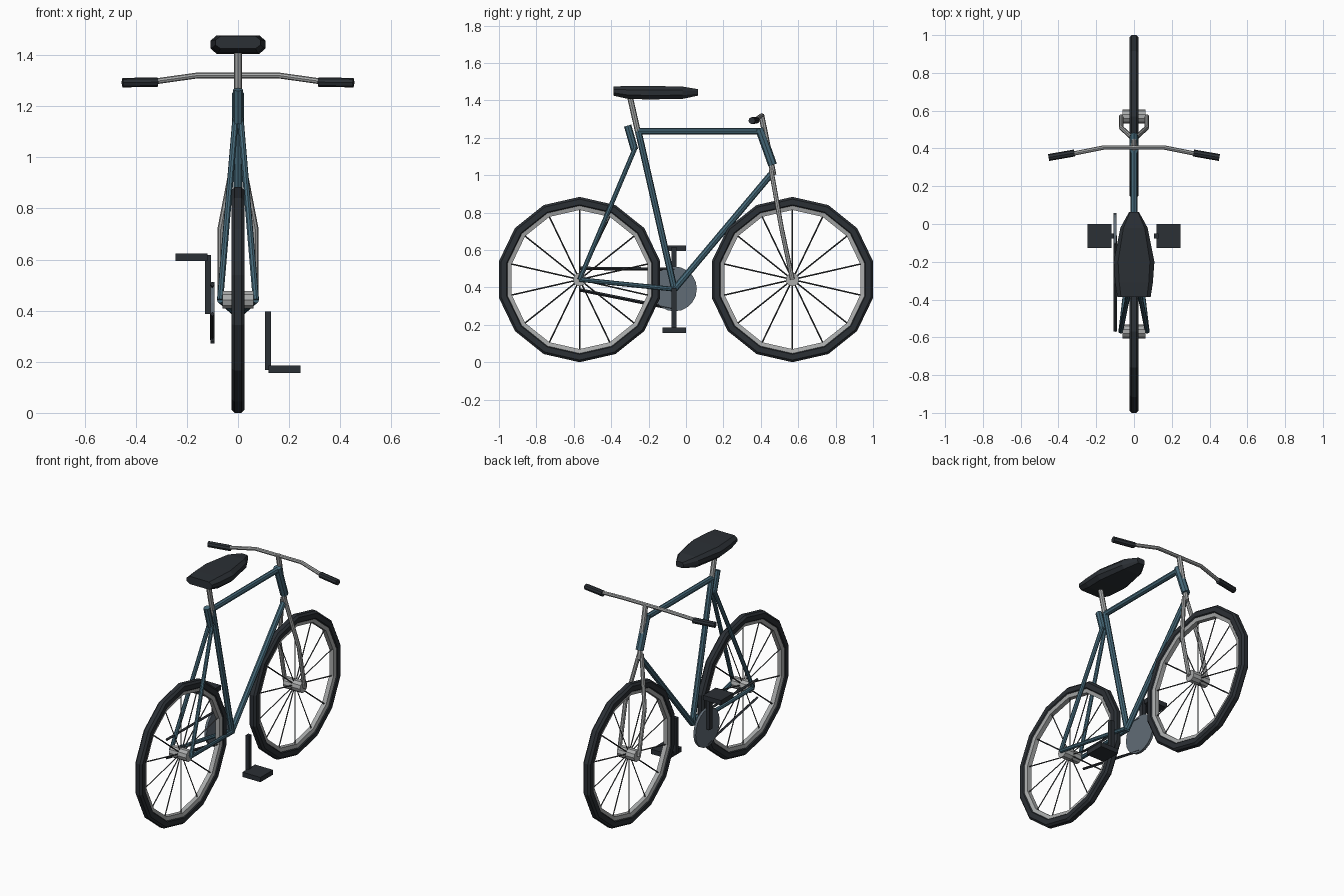
import bpy, bmesh
from math import sin, cos, pi

if "Cube" in bpy.data.objects:
    bpy.data.objects.remove(bpy.data.objects["Cube"])


def material(name, rgb):
    m = bpy.data.materials.new(name)
    m.diffuse_color = (*rgb, 1)
    m.use_nodes = True
    m.node_tree.nodes["Principled BSDF"].inputs["Base Color"].default_value = m.diffuse_color
    return m


BLUE = material("frame_blue", (0.06, 0.14, 0.19))
DARK = material("rubber_dark", (0.024, 0.029, 0.035))
SILVER = material("silver", (0.40, 0.41, 0.41))
STEEL = material("steel", (0.12, 0.15, 0.18))
SPOKE = material("spoke_grey", (0.06, 0.065, 0.07))


def tubes(name, paths, radius, mat, res=2):
    """Straight or bent round bars through the given points."""
    cu = bpy.data.curves.new(name, "CURVE")
    cu.dimensions = "3D"
    cu.bevel_depth, cu.bevel_resolution, cu.use_fill_caps = radius, res, True
    for pts in paths:
        s = cu.splines.new("POLY")
        s.points.add(len(pts) - 1)
        for p, co in zip(s.points, pts):
            p.co = (*co, 1)
        s.use_smooth = False
    cu.materials.append(mat)
    ob = bpy.data.objects.new(name, cu)
    bpy.context.collection.objects.link(ob)
    bpy.ops.object.select_all(action="DESELECT")
    ob.select_set(True)
    bpy.context.view_layer.objects.active = ob
    bpy.ops.object.convert(target="MESH")


def skin(name, rings, closed, mat):
    """Faces between rings of points, looped or capped."""
    bm = bmesh.new()
    vs = [[bm.verts.new(p) for p in r] for r in rings]
    n, m = len(vs), len(vs[0])
    for i in range(n if closed else n - 1):
        a, b = vs[i], vs[(i + 1) % n]
        for j in range(m):
            k = (j + 1) % m
            bm.faces.new((a[j], a[k], b[k], b[j]))
    if not closed:
        bm.faces.new(vs[0])
        bm.faces.new(vs[-1])
    bmesh.ops.recalc_face_normals(bm, faces=bm.faces)
    me = bpy.data.meshes.new(name)
    bm.to_mesh(me)
    bm.free()
    me.materials.append(mat)
    bpy.context.collection.objects.link(bpy.data.objects.new(name, me))


def disc(name, loc, radius, depth, sides, mat):
    bpy.ops.mesh.primitive_cylinder_add(vertices=sides, radius=radius, depth=depth,
                                        location=loc, rotation=(0, pi / 2, 0))
    bpy.context.object.name = name
    bpy.context.object.data.materials.append(mat)


def box(name, loc, size, mat):
    bpy.ops.mesh.primitive_cube_add(size=1, location=loc)
    ob = bpy.context.object
    ob.name, ob.scale = name, size
    ob.data.materials.append(mat)


# wheels: 14-sided tyre and rim, hub, 14 spokes
AXLE_Z, AXLE_Y, N = 0.442, 0.569, 14
TYRE = [(.442, .013), (.442, -.013), (.43, -.025), (.4, -.025),
        (.391, -.015), (.391, .015), (.4, .025), (.43, .025)]
RIM = [(.398, .02), (.398, -.02), (.372, -.014), (.372, .014)]
angles = [pi / 2 + 2 * pi * i / N for i in range(N)]
for label, y in (("front", AXLE_Y), ("rear", -AXLE_Y)):
    for part, prof, mat in (("tyre", TYRE, DARK), ("rim", RIM, SILVER)):
        skin(f"{label}_{part}", [[(x, y + r * cos(a), AXLE_Z + r * sin(a)) for r, x in prof]
                                 for a in angles], True, mat)
    disc(f"{label}_hub", (0, y, AXLE_Z), 0.036, 0.12, 10, SILVER)
    tubes(f"{label}_spokes", [[(0, y + r * cos(a), AXLE_Z + r * sin(a)) for r in (.03, .38)]
                              for a in angles], 0.004, SPOKE, 0)

# frame
bb = (0, -0.062, 0.39)
seat_top = (0, -0.255, 1.235)
tubes("main_frame", [[seat_top, (0, 0.395, 1.235)], [seat_top, bb],
                     [bb, (0, 0.455, 1.005)]], 0.0175, BLUE)
tubes("head_tube", [[(0, 0.393, 1.25), (0, 0.463, 1.055)]], 0.024, BLUE)
tubes("seat_collar", [[(0, -0.312, 1.265), (0, -0.275, 1.135)]], 0.02, BLUE)
tubes("rear_stays", [[(s * x, y, z), (s * 0.07, -AXLE_Y, AXLE_Z)] for s in (-1, 1)
                     for x, y, z in ((.01, -.27, 1.15), (.01, -.062, .39))], 0.0125, BLUE)

# fork, stem and handlebar
tubes("fork", [[(s * 0.008, 0.455, 1.03), (s * 0.068, 0.51, 0.72), (s * 0.068, AXLE_Y, AXLE_Z)]
               for s in (-1, 1)], 0.0125, SILVER)
tubes("stem", [[(0, 0.468, 1.0), (0, 0.402, 1.325)]], 0.0155, SILVER)
half = [(.16, .405, 1.32), (.31, .375, 1.299), (.44, .352, 1.293)]
tubes("handlebar", [[(-x, y, z) for x, y, z in reversed(half)] + half], 0.0115, SILVER)
tubes("grips", [[(s * 0.315, 0.376, 1.294), (s * 0.452, 0.352, 1.292)] for s in (-1, 1)],
      0.0185, DARK)

# seat post and lofted saddle
tubes("seat_post", [[(0, -0.25, 1.2), (0, -0.302, 1.43)]], 0.0155, SILVER)
rings = []
for y, w, z0, z1 in ((-.387, .088, 1.425, 1.474), (-.31, .1, 1.408, 1.477), (-.2, .108, 1.405, 1.477),
                     (-.02, .072, 1.408, 1.474), (.064, .026, 1.425, 1.46)):
    c, t = w * 0.78, (z1 - z0) * 0.3
    right = [(c, z0), (w, z0 + t), (w, z1 - t), (c, z1)]
    rings.append([(x, y, z) for x, z in right] + [(-x, y, z) for x, z in reversed(right)])
skin("saddle", rings, False, DARK)

# chainring, chain runs, cranks and pedals
disc("chainring", (-0.1, -0.062, 0.392), 0.12, 0.016, 20, STEEL)
tubes("chain", [[(-0.1, -AXLE_Y, 0.502), (-0.1, -0.062, 0.497)],
                [(-0.1, -AXLE_Y, 0.387), (-0.1, -0.062, 0.285)]], 0.009, DARK, 0)
for label, s, up in (("left", -1, 1), ("right", 1, -1)):
    box(f"{label}_crank", (s * 0.118, -0.063, 0.392 + up * 0.11), (0.024, 0.027, 0.23), DARK)
    box(f"{label}_pedal", (s * 0.182, -0.063, 0.39 + up * 0.219), (0.126, 0.126, 0.03), DARK)
